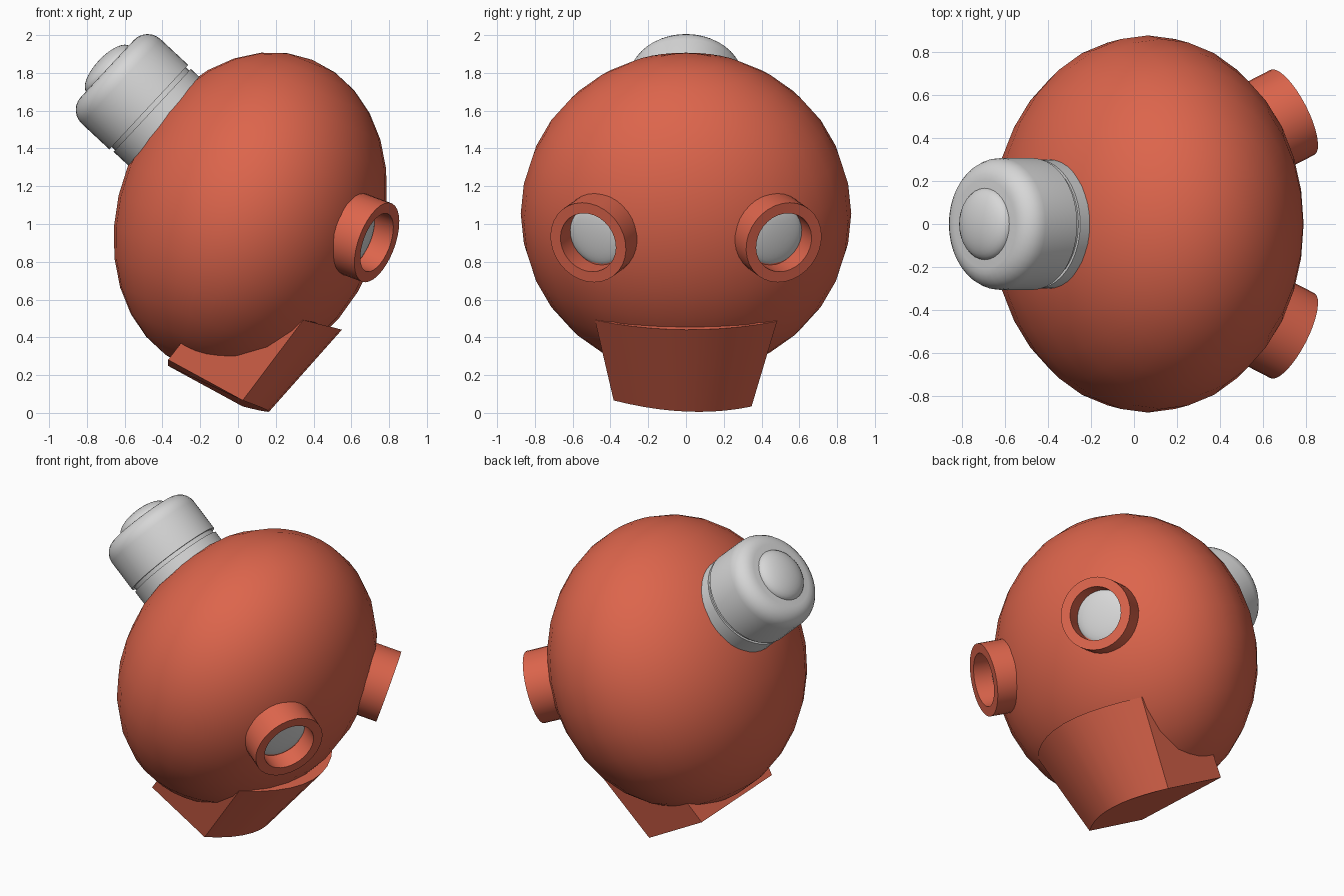
import bpy, bmesh, math
from mathutils import Vector, Matrix

if "Cube" in bpy.data.objects:
    bpy.data.objects.remove(bpy.data.objects["Cube"])


def material(name, rgb):
    m = bpy.data.materials.new(name)
    m.diffuse_color = (*rgb, 1)
    m.use_nodes = True
    m.node_tree.nodes["Principled BSDF"].inputs["Base Color"].default_value = m.diffuse_color
    return m


ORANGE = material("burnt_orange", (0.72, 0.13, 0.072))
GREY = material("light_grey", (0.68, 0.68, 0.68))


def make(name, bm, mat, matrix=Matrix(), angle=35):
    bmesh.ops.recalc_face_normals(bm, faces=bm.faces)
    me = bpy.data.meshes.new(name)
    bm.to_mesh(me)
    bm.free()
    me.materials.append(mat)
    ob = bpy.data.objects.new(name, me)
    ob.matrix_world = matrix
    bpy.context.collection.objects.link(ob)
    bpy.ops.object.select_all(action='DESELECT')
    ob.select_set(True)
    bpy.context.view_layer.objects.active = ob
    bpy.ops.object.shade_smooth_by_angle(angle=math.radians(angle))
    return ob


def placed(center, axis):
    """Matrix that moves local z onto the axis at the given centre."""
    rot = Vector(axis).to_track_quat('Z', 'Y').to_matrix().to_4x4()
    return Matrix.Translation(center) @ rot


def lathe(name, profile, mat, matrix, closed=False, n=32):
    """Spin (radius, height) points around local z."""
    bm = bmesh.new()
    vs = [bm.verts.new((r, 0, h)) for r, h in profile]
    pairs = list(zip(vs, vs[1:])) + ([(vs[-1], vs[0])] if closed else [])
    edges = [bm.edges.new(p) for p in pairs]
    bmesh.ops.spin(bm, geom=vs + edges, cent=(0, 0, 0), axis=(0, 0, 1),
                   angle=math.tau, steps=n, use_merge=True)
    bmesh.ops.remove_doubles(bm, verts=bm.verts, dist=1e-5)
    return make(name, bm, mat, matrix)


def ball(name, size, mat, matrix, u=32, v=16):
    bm = bmesh.new()
    bmesh.ops.create_uvsphere(bm, u_segments=u, v_segments=v, radius=1)
    bmesh.ops.scale(bm, vec=size, verts=bm.verts)
    return make(name, bm, mat, matrix, 60)


# Head: squashed sphere, leaning forward
ball("head", (0.696, 0.875, 0.878), ORANGE,
     Matrix.Translation((0.065, 0, 1.055)) @ Matrix.Rotation(math.radians(22), 4, 'Y'))

# Rear canister with a groove and a rounded cap
LAMP_AXIS = Vector((-0.73, 0, 0.68)).normalized()
LAMP_POS = Vector((-0.476, 0, 1.622))
cap = [(0, -0.35), (0.3, -0.35), (0.3, -0.03), (0.288, -0.03), (0.288, -0.005), (0.306, -0.005)]
cap += [(0.206 + 0.1 * math.cos(a), 0.195 + 0.1 * math.sin(a))
        for a in [math.pi / 2 * i / 6 for i in range(7)]]
cap += [(0, 0.295)]
lathe("canister", cap, GREY, placed(LAMP_POS, LAMP_AXIS), n=40)
ball("canister_button", (0.168, 0.168, 0.07), GREY,
     placed(LAMP_POS + LAMP_AXIS * 0.287, LAMP_AXIS))

# Eyes: tubes with a pale lens set inside
for side, s in (("right", -1), ("left", 1)):
    axis = Vector((0.844, s * 0.435, -0.313)).normalized()
    m = placed(Vector((0.735, s * 0.518, 0.902)), axis)
    lathe(side + "_eye_tube", [(0.222, 0), (0.222, -0.27), (0.163, -0.27), (0.163, 0)],
          ORANGE, m, closed=True)
    ball(side + "_eye_lens", (0.166, 0.166, 0.035), GREY, m @ Matrix.Translation((0, 0, -0.125)))

# Jaw: flared block with a bowed front
bm = bmesh.new()
N = 10
rings = []
for half, front, back, bulge, tilt in (
        (0.365, (0.025, 0.05), (-0.37, 0.265), (0.14, -0.043), -0.016),
        (0.482, (0.345, 0.488), (-0.045, 0.70), (0.205, -0.048), -0.003)):
    ring = []
    for i in range(N + 1):
        t = 2 * i / N - 1
        k = 1 - t * t
        y = t * half + (-0.018 if half < 0.4 else 0) * (1 - k)
        ring.append(bm.verts.new((front[0] + bulge[0] * k, y,
                                  front[1] + bulge[1] * k + tilt * t)))
    for t in (1, -1):
        ring.append(bm.verts.new((back[0], t * half, back[1] + tilt * t)))
    rings.append(ring)
low, top = rings
for i in range(len(low)):
    j = (i + 1) % len(low)
    bm.faces.new((low[i], low[j], top[j], top[i]))
bm.faces.new(low[::-1])
bm.faces.new(top)
make("jaw", bm, ORANGE, angle=30)
